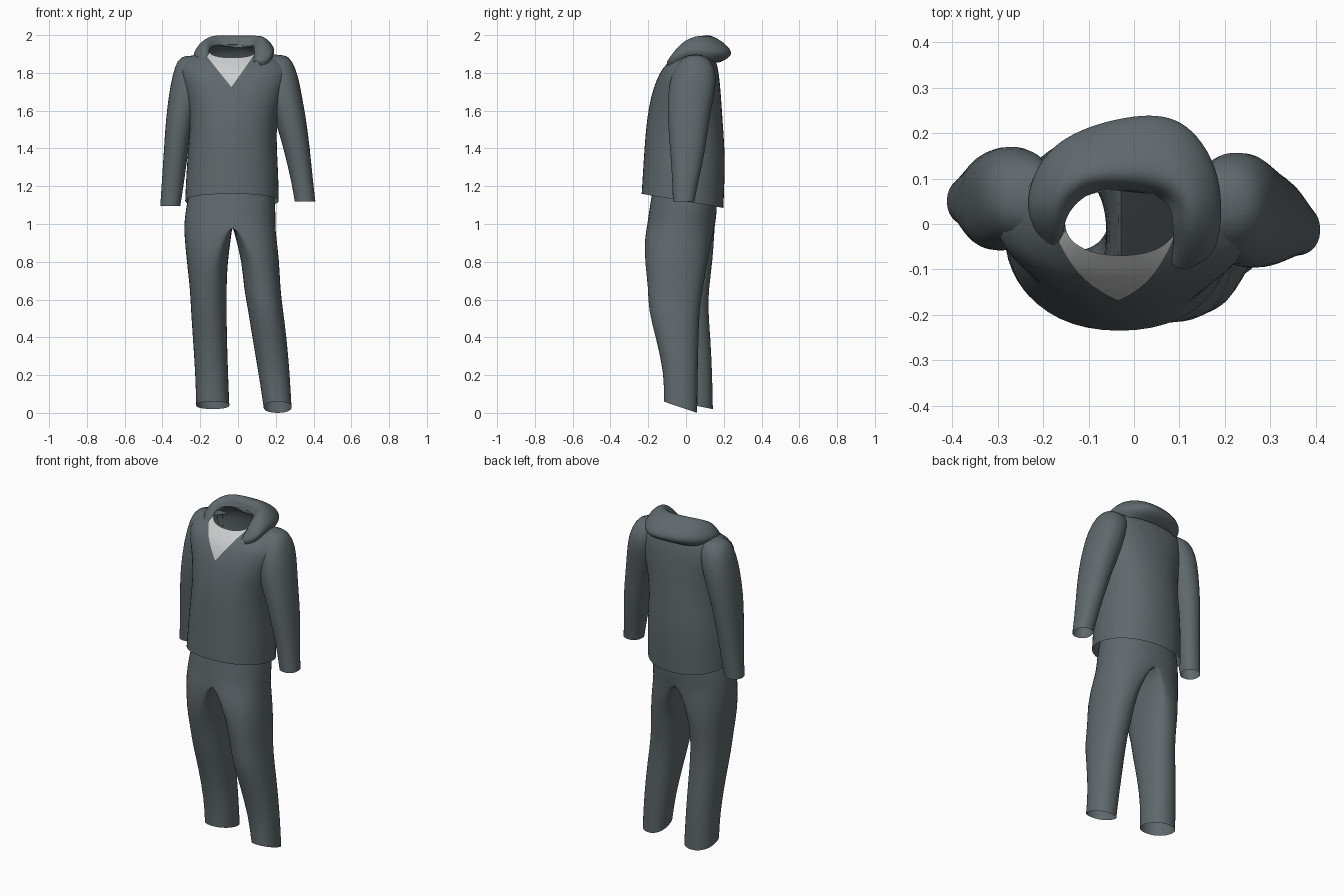
import bpy, bmesh, math
from mathutils import Vector
from mathutils.bvhtree import BVHTree

N = 24          # points around every ring
SEAM = -0.03    # middle line of the trousers and jacket


def material(name, rgb):
    m = bpy.data.materials.new(name)
    m.diffuse_color = (*rgb, 1)
    return m


DARK = material("slate cloth", (0.115, 0.140, 0.150))
LIGHT = material("pale undershirt", (0.60, 0.61, 0.615))


def ring(x0, x1, y0, y1, zf, zb=None, cx=None, power=2.2, flip=1):
    """Rounded ring; the height runs from zf at the front to zb at the back."""
    zb = zf if zb is None else zb
    cx = (x0 + x1) / 2 if cx is None else cx
    cy, ry = (y0 + y1) / 2, (y1 - y0) / 2
    pts = []
    for i in range(N):
        t = 2 * math.pi * i / N
        c, s = math.cos(t) * flip, math.sin(t)
        c = 0 if abs(c) < 1e-6 else math.copysign(abs(c) ** (2 / power), c)
        s = 0 if abs(s) < 1e-6 else math.copysign(abs(s) ** (2 / power), s)
        x = cx + c * ((x1 - cx) if c > 0 else (cx - x0))
        pts.append((x, cy + ry * s, zf + (zb - zf) * (s + 1) / 2))
    return pts


def loft(bm, rows, closed=True):
    vs = [[bm.verts.new(p) for p in r] for r in rows]
    n = len(rows[0])
    for a, b in zip(vs, vs[1:]):
        for i in range(n if closed else n - 1):
            j = (i + 1) % n
            bm.faces.new((a[i], a[j], b[j], b[i]))
    return vs


def finish(name, bm, levels=1):
    bmesh.ops.recalc_face_normals(bm, faces=bm.faces[:])
    me = bpy.data.meshes.new(name)
    bm.to_mesh(me)
    bm.free()
    ob = bpy.data.objects.new(name, me)
    bpy.context.collection.objects.link(ob)
    me.materials.append(DARK)
    bpy.context.view_layer.objects.active = ob
    ob.select_set(True)
    mod = ob.modifiers.new("soften", 'SUBSURF')
    mod.levels = mod.render_levels = levels
    bpy.ops.object.modifier_apply(modifier=mod.name)
    bpy.ops.object.shade_smooth_by_angle(angle=math.radians(50))
    ob.select_set(False)
    return ob


def tree_of(ob):
    me = ob.data
    return BVHTree.FromPolygons([v.co[:] for v in me.vertices], [p.vertices[:] for p in me.polygons])


def trim(ob, trees, z_min):
    """Remove faces that lie wholly inside another part."""
    bm = bmesh.new()
    bm.from_mesh(ob.data)

    def inside(p, tree):
        co, no, _, _ = tree.find_nearest(p)
        return (p - co).dot(no) < -0.004
    doomed = [f for f in bm.faces if f.calc_center_median().z > z_min
              and any(all(inside(v.co, t) for v in f.verts) for t in trees)]
    bmesh.ops.delete(bm, geom=doomed, context='FACES')
    bm.to_mesh(ob.data)
    bm.free()


# Trousers: two legs that share the hip seam, open at the waist and hems
hips = [  # z, left x, right x, front y, back y
    (1.17, -0.26, 0.19, -0.18, 0.16),
    (1.08, -0.278, 0.202, -0.195, 0.168),
    (1.00, -0.288, 0.198, -0.206, 0.155)]
left_leg = [  # outer x, inner x, front y, back y, front z, back z, centre x
    (-0.285, -0.036, -0.212, 0.15, 0.93, 0.93, -0.08), (-0.272, -0.055, -0.205, 0.142, 0.80, 0.80, -0.14),
    (-0.255, -0.060, -0.170, 0.122, 0.66, 0.66, None), (-0.250, -0.060, -0.150, 0.118, 0.55, 0.55, None),
    (-0.240, -0.058, -0.105, 0.13, 0.40, 0.40, None), (-0.226, -0.052, -0.065, 0.14, 0.20, 0.20, None),
    (-0.222, -0.045, -0.06, 0.143, 0.06, 0.02, None)]
right_leg = [
    (0.204, -0.014, -0.220, 0.14, 0.93, 0.93, 0.03), (0.220, 0.020, -0.220, 0.115, 0.80, 0.80, 0.10),
    (0.224, 0.030, -0.200, 0.09, 0.66, 0.66, None), (0.238, 0.052, -0.202, 0.072, 0.55, 0.55, None),
    (0.258, 0.075, -0.16, 0.067, 0.40, 0.40, None), (0.275, 0.110, -0.115, 0.062, 0.20, 0.20, None),
    (0.284, 0.135, -0.118, 0.06, 0.06, 0.0, None)]
bm = bmesh.new()
for side, leg in ((-1, left_leg), (1, right_leg)):
    rows = []
    for z, xl, xr, y0, y1 in hips:
        x0, x1 = (xl, SEAM) if side < 0 else (SEAM, xr)
        rows.append(ring(x0, x1, y0, y1, z, cx=SEAM, flip=side))
    for xo, xi, y0, y1, zf, zb, cx in leg:
        rows.append(ring(min(xo, xi), max(xo, xi), y0, y1, zf, zb, cx=cx, flip=side))
    loft(bm, rows)
wall = [f for f in bm.faces if all(abs(v.co.x - SEAM) < 1e-5 and v.co.z > 0.99 for v in f.verts)]
bmesh.ops.delete(bm, geom=wall, context='FACES')
bmesh.ops.remove_doubles(bm, verts=bm.verts[:], dist=1e-4)
finish("trousers", bm)

# Jacket body, open at hem and neck, widening into the shoulders
body = [  # x0, x1, y0, y1, front z, back z
    (-0.282, 0.218, -0.237, 0.200, 1.16, 1.085), (-0.276, 0.216, -0.230, 0.207, 1.27, 1.25),
    (-0.266, 0.207, -0.222, 0.207, 1.40, 1.40), (-0.252, 0.205, -0.210, 0.195, 1.55, 1.55),
    (-0.270, 0.238, -0.187, 0.187, 1.68, 1.68), (-0.308, 0.275, -0.155, 0.177, 1.77, 1.79),
    (-0.310, 0.272, -0.128, 0.160, 1.82, 1.88), (-0.235, 0.185, -0.100, 0.115, 1.85, 1.935),
    (-0.153, 0.094, -0.070, 0.075, 1.88, 1.95)]
bm = bmesh.new()
loft(bm, [ring(*b, power=2.2) for b in body])
jacket = finish("jacket_body", bm)

# Sleeves: sloping into the shoulder, open at the cuff
left_sleeve = [  # x0, x1, y0, y1, z
    (-0.28, -0.17, 0.03, 0.09, 1.893), (-0.322, -0.16, -0.02, 0.14, 1.872),
    (-0.347, -0.17, -0.05, 0.172, 1.79), (-0.366, -0.19, -0.06, 0.172, 1.69),
    (-0.383, -0.235, -0.06, 0.16, 1.55), (-0.392, -0.262, -0.045, 0.14, 1.40),
    (-0.404, -0.285, -0.015, 0.118, 1.22), (-0.412, -0.305, -0.005, 0.105, 1.095)]
right_sleeve = [
    (0.14, 0.245, 0.02, 0.08, 1.898), (0.12, 0.285, -0.035, 0.135, 1.872),
    (0.13, 0.318, -0.08, 0.165, 1.79), (0.15, 0.337, -0.098, 0.152, 1.69),
    (0.195, 0.362, -0.098, 0.122, 1.55), (0.242, 0.381, -0.085, 0.105, 1.40),
    (0.283, 0.398, -0.072, 0.065, 1.22), (0.300, 0.410, -0.07, 0.045, 1.12)]
sleeves = []
for name, rows in (("left_sleeve", left_sleeve), ("right_sleeve", right_sleeve)):
    bm = bmesh.new()
    vs = loft(bm, [ring(*r) for r in rows])
    bm.faces.new(vs[0])
    sleeves.append(finish(name, bm))

# Hollow out the overlaps so that sleeves and body form one skin
body_tree, sleeve_trees = tree_of(jacket), [tree_of(s) for s in sleeves]
for s in sleeves:
    trim(s, [body_tree], 1.35)
trim(jacket, sleeve_trees, 1.35)

# Undershirt showing in the V neck: two slanting cuts, faces between them turn pale
jacket.data.materials.append(LIGHT)
apex = Vector((-0.035, 0, 1.725))
normals = [Vector((0.15, 0, 0.12)).normalized(), Vector((-0.17, 0, 0.12)).normalized()]
bm = bmesh.new()
bm.from_mesh(jacket.data)
for n in normals:
    front = [f for f in bm.faces if f.calc_center_median().y < 0.03 and f.calc_center_median().z > 1.6]
    geom = front + list({e for f in front for e in f.edges}) + list({v for f in front for v in f.verts})
    bmesh.ops.bisect_plane(bm, geom=geom, plane_co=apex, plane_no=n)
for f in bm.faces:
    c = f.calc_center_median()
    if c.y < 0.03 and -0.16 < c.x < 0.095 and all((c - apex).dot(n) > 0 for n in normals):
        f.material_index = 1
bm.to_mesh(jacket.data)
bm.free()

# Hood lying folded round the neck: inner, crest, outer and tucked-under points per station
hood = [
    [(-0.16, -0.05, 1.86), (-0.175, -0.05, 1.885), (-0.215, -0.03, 1.87), (-0.20, -0.03, 1.84)],
    [(-0.155, -0.01, 1.92), (-0.175, 0.0, 1.96), (-0.24, 0.0, 1.90), (-0.21, 0.0, 1.86)],
    [(-0.145, 0.03, 1.945), (-0.175, 0.05, 2.00), (-0.26, 0.07, 1.905), (-0.22, 0.06, 1.86)],
    [(-0.09, 0.08, 1.95), (-0.12, 0.105, 2.04), (-0.20, 0.215, 1.905), (-0.17, 0.16, 1.855)],
    [(-0.01, 0.07, 1.93), (-0.01, 0.10, 2.035), (-0.01, 0.29, 1.905), (-0.01, 0.18, 1.855)],
    [(0.06, 0.065, 1.94), (0.085, 0.095, 2.035), (0.12, 0.29, 1.90), (0.10, 0.17, 1.855)],
    [(0.085, 0.03, 1.95), (0.135, 0.045, 2.025), (0.205, 0.14, 1.92), (0.17, 0.12, 1.87)],
    [(0.085, -0.01, 1.93), (0.13, -0.01, 1.995), (0.215, 0.01, 1.93), (0.17, 0.0, 1.87)],
    [(0.088, -0.05, 1.89), (0.11, -0.055, 1.935), (0.195, -0.08, 1.895), (0.16, -0.07, 1.84)],
    [(0.08, -0.085, 1.85), (0.09, -0.095, 1.865), (0.12, -0.105, 1.86), (0.11, -0.09, 1.82)]]
bm = bmesh.new()
loft(bm, hood, closed=False)
finish("hood", bm, levels=3)
